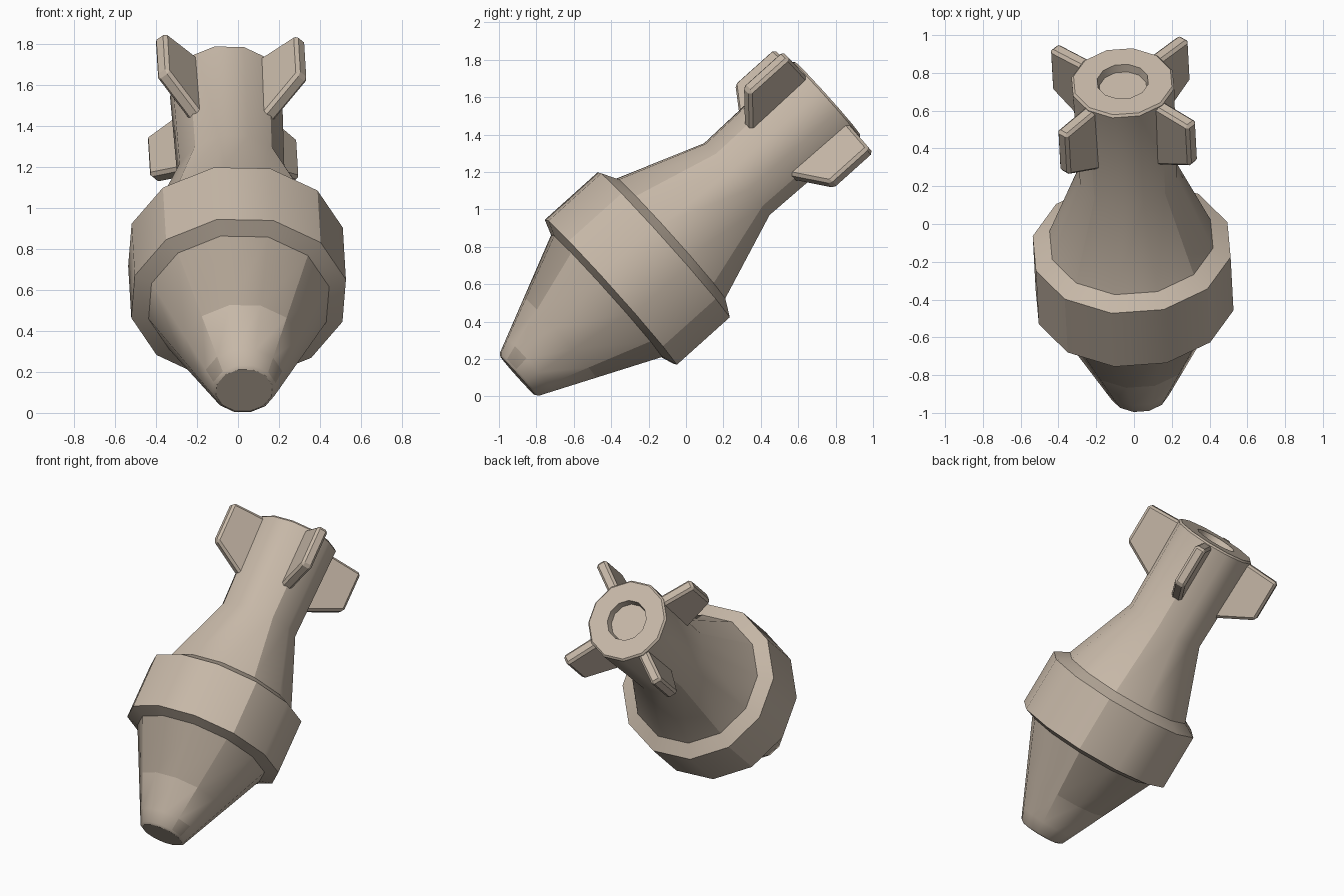
import bpy, bmesh, math
from mathutils import Matrix, Vector

cube = bpy.data.objects.get("Cube")
if cube:
    bpy.data.objects.remove(cube, do_unlink=True)


def material(name, rgb):
    m = bpy.data.materials.new(name)
    m.use_nodes = True
    m.diffuse_color = (*rgb, 1)
    m.node_tree.nodes["Principled BSDF"].inputs["Base Color"].default_value = (*rgb, 1)
    return m


TAN = material("warm tan", (0.57, 0.48, 0.39))
DARK = material("dark tan", (0.43, 0.36, 0.29))

# Tilted frame: local z runs from nose to tail, local -y is the upper side
nose, tail = Vector((0.03, -0.9, 0.11)), Vector((-0.06, 0.76, 1.60))
axis = (tail - nose).normalized()
side_y = axis.cross(Vector((1, 0, 0))).normalized()
side_x = side_y.cross(axis)
FRAME = Matrix.Translation(nose) @ Matrix((side_x, side_y, axis)).transposed().to_4x4() \
    @ Matrix.Rotation(math.radians(3.5), 4, 'Z')

SIDES = 12


def finish(name, bm, mats):
    bmesh.ops.recalc_face_normals(bm, faces=bm.faces[:])
    me = bpy.data.meshes.new(name)
    bm.to_mesh(me)
    bm.free()
    for m in mats:
        me.materials.append(m)
    ob = bpy.data.objects.new(name, me)
    bpy.context.collection.objects.link(ob)
    ob.matrix_world = FRAME
    return ob


def lathe(name, profile):
    """Twelve-sided turned body from (distance along axis, radius) points."""
    bm = bmesh.new()
    rings = []
    for s, r in profile:
        angles = [math.radians(15 + 30 * i) for i in range(SIDES)]
        rings.append([bm.verts.new((r * math.cos(a), r * math.sin(a), s)) for a in angles])
    for lo, hi in zip(rings, rings[1:]):
        for i in range(SIDES):
            j = (i + 1) % SIDES
            bm.faces.new((lo[i], lo[j], hi[j], hi[i]))
    bm.faces.new(rings[0])
    bm.faces.new(rings[-1])
    bmesh.ops.recalc_face_normals(bm, faces=bm.faces[:])
    for f in bm.faces:
        f.smooth = len(f.verts) == 4
        c = f.calc_center_median()
        ang = math.degrees(math.atan2(c.y, c.x))
        if len(f.verts) == 4:
            # upper and lower panels ahead of the belt, and two small nose marks
            panel = 0.31 < c.z < 0.62 and 45 < abs(ang) < 135
            mark = 0.03 < c.z < 0.09 and (-45 < ang < -15 or -165 < ang < -135)
            f.material_index = int(panel or mark)
    # creases at corners and along the four quarter lines
    for e in bm.edges:
        a, b = (v.co for v in e.verts)
        mid = (a + b) / 2
        quarter = abs(abs(mid.x) - abs(mid.y)) < 1e-4 and abs(a.z - b.z) > 0.1
        e.smooth = not (quarter or e.calc_face_angle(0) > math.radians(32))
    return finish(name, bm, (TAN, DARK))


def cone_radius(s):
    return 0.152 + 0.298 * s / 0.64


# Body: nose cone, belt, tapered neck, tail tube with a recessed end
lathe("body", [
    (0.0, 0.14), (0.012, cone_radius(0.012)), (0.09, cone_radius(0.09)),
    (0.305, cone_radius(0.305)), (0.64, 0.45),
    (0.67, 0.535), (1.05, 0.535), (1.10, 0.442),
    (1.576, 0.265), (2.213, 0.278), (2.225, 0.266),
    (2.225, 0.138), (2.18, 0.128)])


# Four bevelled tail fins
def fin(name, angle, thick=0.075):
    outline = [(1.775, 0.22), (1.92, 0.49), (2.20, 0.49), (2.212, 0.20)]
    bm = bmesh.new()
    rot = Matrix.Rotation(math.radians(angle), 4, 'Z')
    base = [bm.verts.new((r, -thick / 2, s)) for s, r in outline]
    face = bm.faces.new(base)
    out = bmesh.ops.extrude_face_region(bm, geom=[face])
    moved = [v for v in out["geom"] if isinstance(v, bmesh.types.BMVert)]
    bmesh.ops.translate(bm, verts=moved, vec=(0, thick, 0))
    bmesh.ops.transform(bm, matrix=rot, verts=bm.verts[:])
    ob = finish(name, bm, (TAN,))
    bev = ob.modifiers.new("edge_bevel", 'BEVEL')
    bev.width = 0.016
    bev.segments = 1


for label, angle in (("upper_left", -45), ("lower_left", 45),
                     ("lower_right", 135), ("upper_right", -135)):
    fin(label + "_fin", angle)
